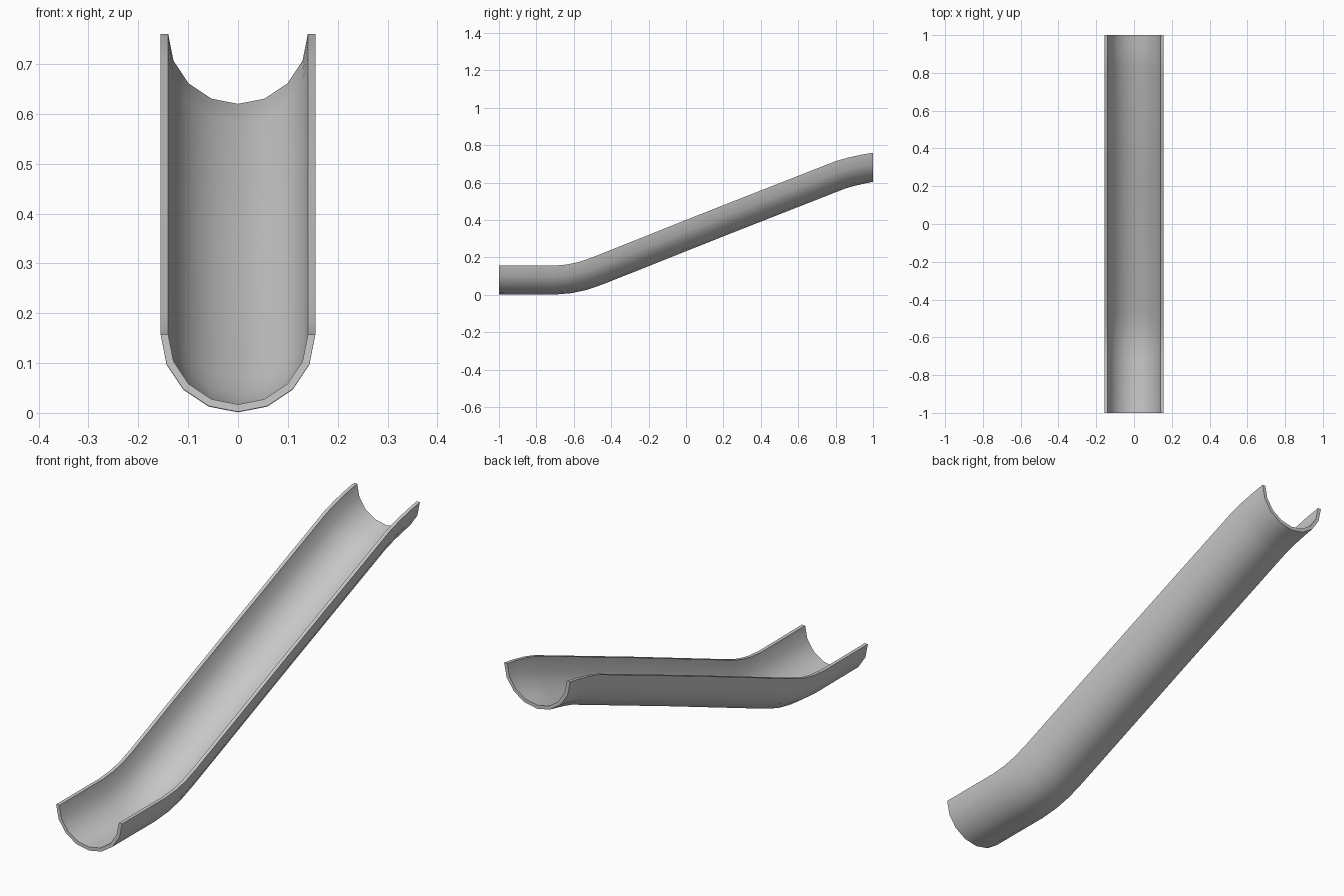
import bpy, bmesh
from math import sin, cos, pi, radians

if "Cube" in bpy.data.objects:
    bpy.data.objects.remove(bpy.data.objects["Cube"])

R_OUT, R_IN, SIDES = 0.155, 0.14, 8

# Half-pipe cross-section: outer arc, then inner arc back
arc = [pi + pi * i / SIDES for i in range(SIDES + 1)]
section = [(R_OUT * cos(a), R_OUT * sin(a)) for a in arc]
section += [(R_IN * cos(a), R_IN * sin(a)) for a in reversed(arc)]

# Rim path (y, z, slope in degrees): flat run-out, long slope, levelling top
path = [(-1, 0.157, 0), (-0.71, 0.156, 0), (-0.635, 0.1625, 8),
        (-0.57, 0.1765, 15), (-0.5, 0.201, 21.8),
        (0.15, 0.46, 21.8), (0.8, 0.715, 20.5),
        (0.87, 0.735, 14), (0.935, 0.749, 8), (1, 0.76, 0)]

bm = bmesh.new()
rings = []
for y, z, deg in path:
    a = radians(deg)
    rings.append([bm.verts.new((px, y - pz * sin(a), z + pz * cos(a)))
                  for px, pz in section])
# Keep the top end cut off square
for ring in rings:
    for v in ring:
        v.co.y = min(v.co.y, 1)
n = len(section)
for a, b in zip(rings, rings[1:]):
    for i in range(n):
        j = (i + 1) % n
        bm.faces.new((a[i], a[j], b[j], b[i]))
# End faces follow the thin wall as quads
for ring in (rings[0], rings[-1]):
    for i in range(SIDES):
        bm.faces.new((ring[i], ring[i + 1], ring[n - 2 - i], ring[n - 1 - i]))
bmesh.ops.recalc_face_normals(bm, faces=bm.faces)

mesh = bpy.data.meshes.new("slide_chute")
bm.to_mesh(mesh)
bm.free()
chute = bpy.data.objects.new("slide_chute", mesh)
bpy.context.collection.objects.link(chute)
bpy.context.view_layer.objects.active = chute
chute.select_set(True)
bpy.ops.object.shade_smooth_by_angle(angle=radians(40))
